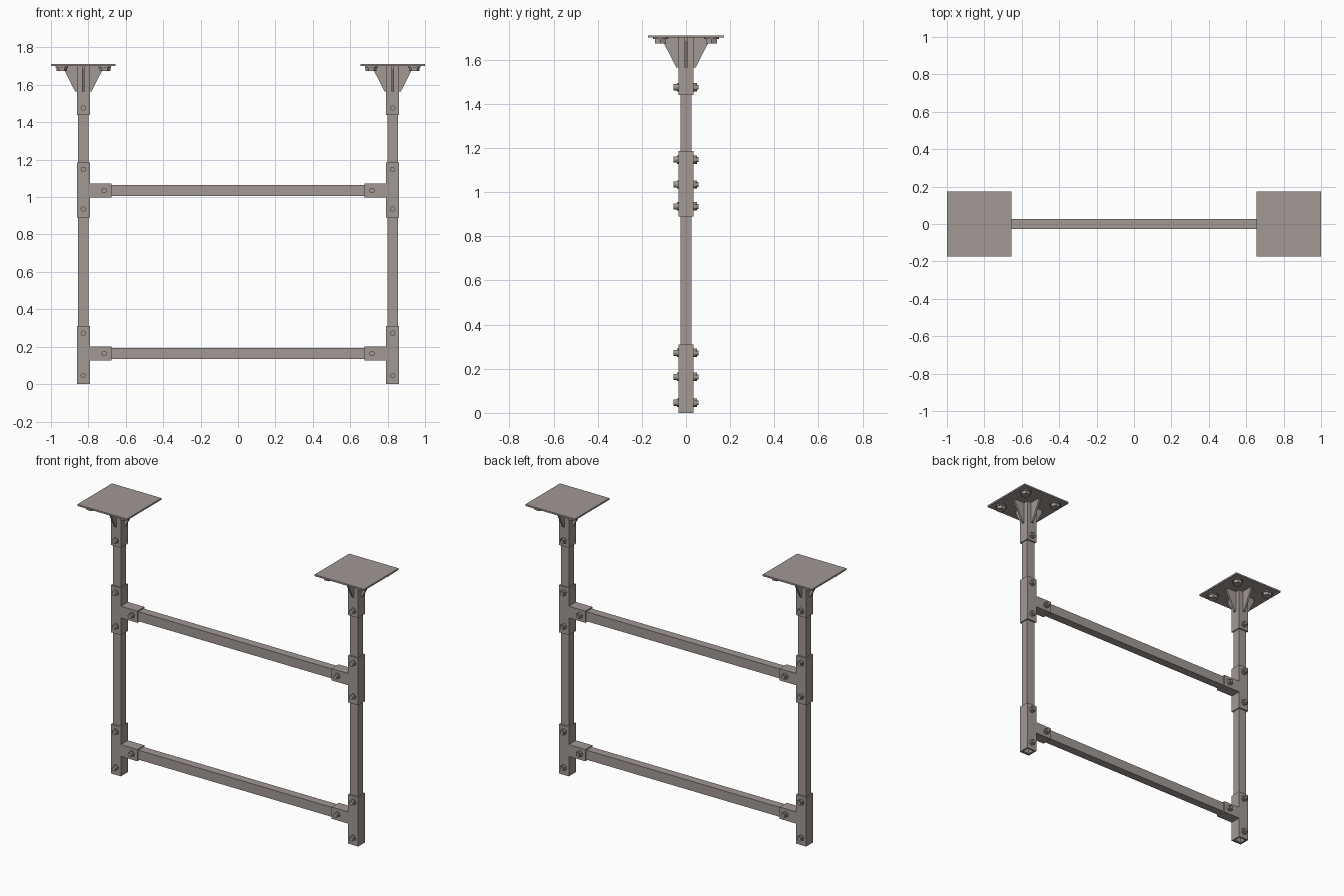
import bpy, bmesh, math
from mathutils import Matrix, Vector

if "Cube" in bpy.data.objects:
    bpy.data.objects.remove(bpy.data.objects["Cube"])

steel = bpy.data.materials.new("warm_grey_steel")
steel.diffuse_color = (0.36, 0.315, 0.30, 1)
steel.use_nodes = True
steel.node_tree.nodes["Principled BSDF"].inputs["Base Color"].default_value = steel.diffuse_color

PX = 0.827            # post centre
RAILS = (0.163, 1.035)  # rail heights


def finish(bm, name):
    bmesh.ops.recalc_face_normals(bm, faces=bm.faces)
    me = bpy.data.meshes.new(name)
    bm.to_mesh(me)
    bm.free()
    me.materials.append(steel)
    ob = bpy.data.objects.new(name, me)
    bpy.context.collection.objects.link(ob)
    return ob


def box(name, c, s):
    bm = bmesh.new()
    bmesh.ops.create_cube(bm, size=1, matrix=Matrix.Translation(c) @ Matrix.Diagonal((*s, 1)))
    return finish(bm, name)


def tube(name, start, length, w, d, wall, axis):
    """Hollow rectangular tube along z or x; w is in-plane width, d is the y depth."""
    bm = bmesh.new()
    rings = []
    for t, off in ((0, 0), (length, 0), (length, wall), (0, wall)):
        ring = []
        for a, b in ((-1, -1), (1, -1), (1, 1), (-1, 1)):
            u, v = a * (w / 2 - off), b * (d / 2 - off)
            p = Vector((u, v, t)) if axis == 'z' else Vector((t, v, u))
            ring.append(bm.verts.new(Vector(start) + p))
        rings.append(ring)
    for i in range(4):
        r, q = rings[i], rings[(i + 1) % 4]
        for j in range(4):
            k = (j + 1) % 4
            bm.faces.new((r[j], r[k], q[k], q[j]))
    return finish(bm, name)


def stack(name, base, direction, discs):
    """Stacked discs (sides, radius, height) growing from base along direction."""
    bm = bmesh.new()
    rot = Vector((0, 0, 1)).rotation_difference(Vector(direction)).to_matrix().to_4x4()
    h0 = 0
    for n, r, h in discs:
        m = Matrix.Translation(base) @ rot @ Matrix.Translation((0, 0, h0 + h / 2))
        bmesh.ops.create_cone(bm, cap_ends=True, segments=n, radius1=r, radius2=r, depth=h, matrix=m)
        h0 += h
    ob = finish(bm, name)
    bpy.context.view_layer.objects.active = ob
    ob.select_set(True)
    bpy.ops.object.shade_smooth_by_angle(angle=math.radians(32))
    ob.select_set(False)


def bolt(x, z):
    # flanged head in front, washer with nut and rod end behind
    stack("bolt_head", (x, -0.034, z), (0, -1, 0), ((20, 0.019, 0.006), (20, 0.014, 0.016)))
    stack("bolt_nut", (x, 0.034, z), (0, 1, 0), ((20, 0.019, 0.004), (6, 0.019, 0.012), (16, 0.011, 0.006)))


def gusset(cx, angle):
    # triangular rib under the ceiling plate
    bm = bmesh.new()
    prof = ((0.03, 1.565), (0.044, 1.565), (0.105, 1.685), (0.105, 1.702), (0.03, 1.702))
    f = bm.faces.new([bm.verts.new((r, -0.006, z)) for r, z in prof])
    ext = bmesh.ops.extrude_face_region(bm, geom=[f])
    bmesh.ops.translate(bm, verts=[v for v in ext['geom'] if isinstance(v, bmesh.types.BMVert)], vec=(0, 0.012, 0))
    bmesh.ops.transform(bm, verts=bm.verts, matrix=Matrix.Translation((cx, 0, 0)) @ Matrix.Rotation(angle, 4, 'Z'))
    finish(bm, "gusset")


for s in (-1, 1):
    cx = s * PX
    # post
    tube("post", (cx, 0, 0.003), 1.66, 0.056, 0.05, 0.005, 'z')
    # tee fittings with their bolts
    for rz, lo, hi in ((RAILS[0], 0, 0.31), (RAILS[1], 0.89, 1.186)):
        tube("tee_sleeve", (cx, 0, lo), hi - lo, 0.07, 0.07, 0.009, 'z')
        x0 = 0.677 if s > 0 else -0.793
        tube("tee_branch", (x0, 0, rz), 0.116, 0.074, 0.07, 0.008, 'x')
        bolt(s * 0.716, rz)
        bolt(cx, lo + 0.046)
        bolt(cx, hi - 0.038)
    # ceiling bracket
    tube("bracket_sleeve", (cx, 0, 1.44), 0.262, 0.07, 0.07, 0.009, 'z')
    box("ceiling_plate", (cx, 0, 1.706), (0.345, 0.345, 0.01))
    bolt(cx, 1.476)
    for k in range(4):
        gusset(cx, k * math.pi / 2)
    for dx in (-0.115, 0.115):
        for dy in (-0.115, 0.115):
            stack("anchor_bolt", (cx + dx, dy, 1.702), (0, 0, -1), ((24, 0.034, 0.008), (6, 0.029, 0.019)))

# horizontal rails
for rz in RAILS:
    tube("rail", (-0.79, 0, rz), 1.58, 0.06, 0.052, 0.005, 'x')
